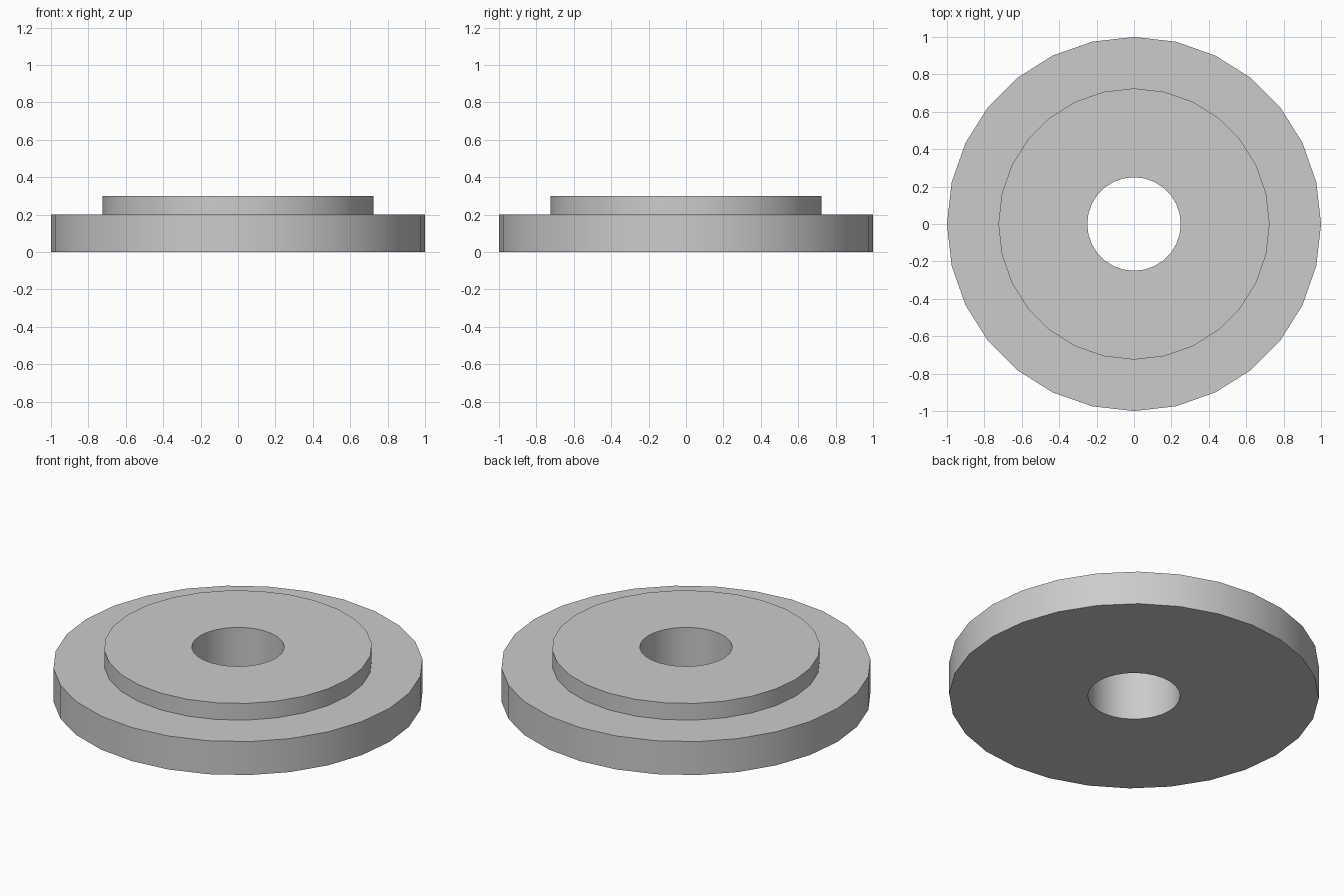
import bpy
import bmesh
from math import cos, sin, tau, radians

SIDES = 28

cube = bpy.data.objects.get("Cube")
if cube:
    bpy.data.objects.remove(cube, do_unlink=True)

# Single plain metal colour
grey = bpy.data.materials.new("plain_grey")
grey.use_nodes = True
colour = (0.6, 0.6, 0.6, 1)
grey.diffuse_color = colour
grey.node_tree.nodes["Principled BSDF"].inputs["Base Color"].default_value = colour


def lathe(name, profile):
    """Turn a closed (radius, height) profile around z."""
    bm = bmesh.new()
    rings = [[bm.verts.new((r * cos(tau * i / SIDES), r * sin(tau * i / SIDES), z))
              for i in range(SIDES)] for r, z in profile]
    for a, b in zip(rings, rings[1:] + rings[:1]):
        for i in range(SIDES):
            j = (i + 1) % SIDES
            bm.faces.new((a[i], a[j], b[j], b[i]))
    bmesh.ops.recalc_face_normals(bm, faces=bm.faces)
    mesh = bpy.data.meshes.new(name)
    bm.to_mesh(mesh)
    bm.free()
    mesh.materials.append(grey)
    obj = bpy.data.objects.new(name, mesh)
    bpy.context.collection.objects.link(obj)
    bpy.ops.object.select_all(action="DESELECT")
    obj.select_set(True)
    bpy.context.view_layer.objects.active = obj
    bpy.ops.object.shade_smooth_by_angle(angle=radians(30))
    return obj


# Wide disc, raised shoulder and through bore in one turned profile
lathe("stepped_washer", [(0.25, 0), (1, 0), (1, 0.2),
                         (0.725, 0.2), (0.725, 0.3), (0.25, 0.3)])
